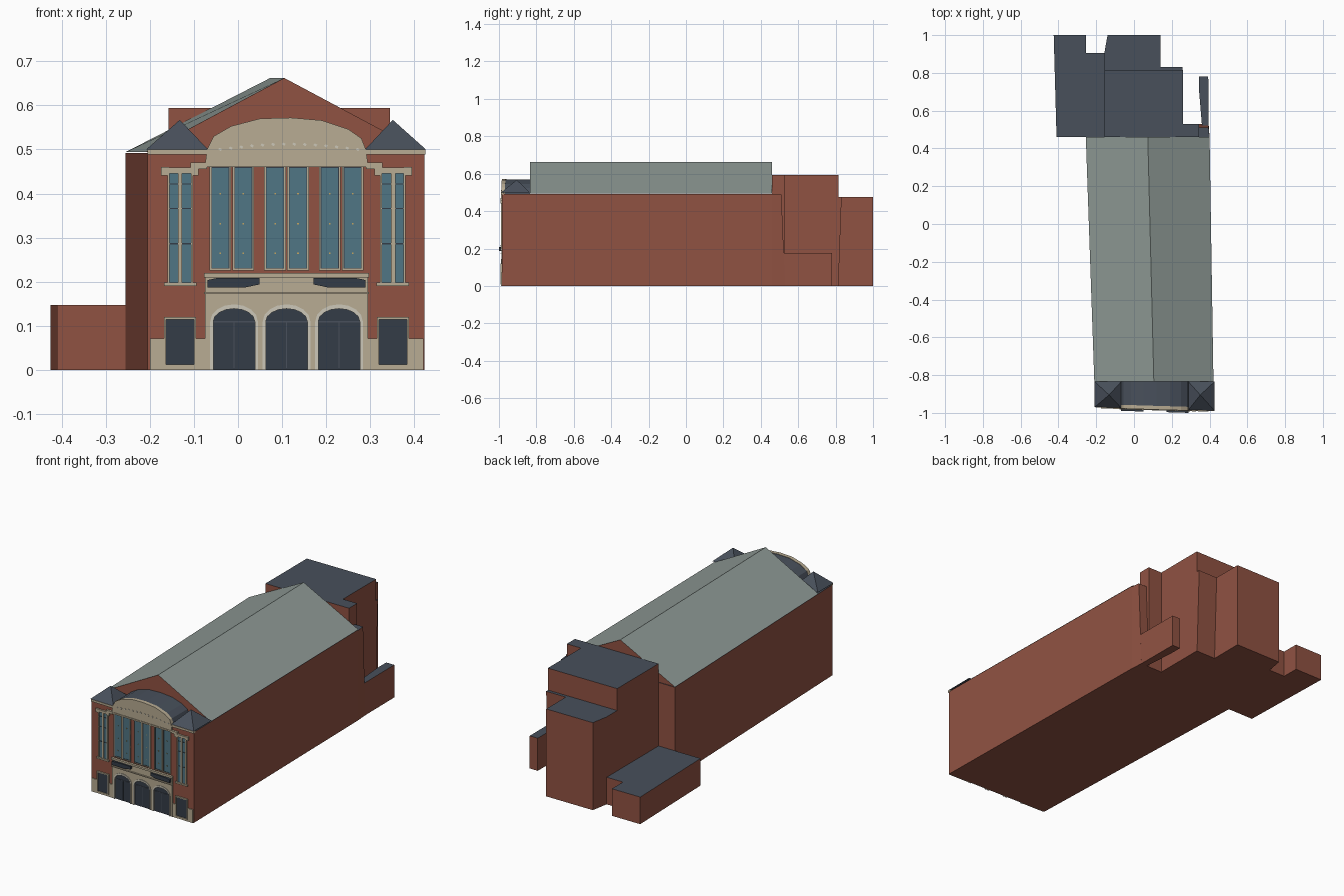
import bpy, bmesh, math

if "Cube" in bpy.data.objects:
    bpy.data.objects.remove(bpy.data.objects["Cube"])

def material(name, rgb):
    m = bpy.data.materials.new(name)
    m.diffuse_color = (*rgb, 1)
    m.use_nodes = True
    m.node_tree.nodes["Principled BSDF"].inputs["Base Color"].default_value = m.diffuse_color
    return m

BRICK = material("brick", (0.28, 0.085, 0.055))
SLATE = material("slate", (0.065, 0.08, 0.105))
SHEET = material("roof_sheet", (0.27, 0.32, 0.30))
CREAM = material("cream_stone", (0.48, 0.41, 0.29))
PALE = material("pale_stone", (0.60, 0.57, 0.48))
GLASS = material("glass", (0.08, 0.18, 0.23))
DARK = material("dark_panel", (0.034, 0.045, 0.062))
GOLD = material("gold", (0.55, 0.38, 0.12))
MID = 0.11                      # symmetry axis of the facade
GABLE_Y, REAR_Y = -0.835, 0.46  # ends of the long roof

def front(x):
    """y of the slightly skewed front wall"""
    return -0.965 - 0.03 * (x + 0.205)

def finish(name, bm, *mats):
    bmesh.ops.recalc_face_normals(bm, faces=bm.faces[:])
    me = bpy.data.meshes.new(name)
    bm.to_mesh(me)
    bm.free()
    for m in mats:
        me.materials.append(m)
    ob = bpy.data.objects.new(name, me)
    bpy.context.collection.objects.link(ob)
    return ob

def loft(bm, a, b):
    """Closed solid between two matching outlines; returns the far cap"""
    va, vb = [bm.verts.new(p) for p in a], [bm.verts.new(p) for p in b]
    bm.faces.new(va)
    cap = bm.faces.new(vb)
    for i in range(len(va)):
        j = (i + 1) % len(va)
        bm.faces.new((va[i], va[j], vb[j], vb[i]))
    return cap

def block(name, plan, h, top_plan=None):
    """Brick mass with slate top"""
    bm = bmesh.new()
    cap = loft(bm, [(x, y, 0) for x, y in plan], [(x, y, h) for x, y in top_plan or plan])
    cap.material_index = 1
    return finish(name, bm, BRICK, SLATE)

def facade(name, shapes, d0, d1, mat):
    """Facade outlines (x, z) raised from depth d0 to d1 in front of the wall"""
    bm = bmesh.new()
    for s in shapes:
        loft(bm, [(x, front(x) - d0, z) for x, z in s], [(x, front(x) - d1, z) for x, z in s])
    return finish(name, bm, mat)

def rect(x0, x1, z0, z1):
    return [(x0, z0), (x1, z0), (x1, z1), (x0, z1)]

def frame(x0, x1, z0, z1, w):
    return [rect(x0, x0 + w, z0, z1), rect(x1 - w, x1, z0, z1),
            rect(x0 + w, x1 - w, z0, z0 + w), rect(x0 + w, x1 - w, z1 - w, z1)]

def both(shapes):
    """Shapes plus their mirror images about the facade axis"""
    return shapes + [[(2 * MID - x, z) for x, z in s] for s in shapes]

def arch(cx, half, spring, rise, n=8):
    """Arch outline from bottom left, over the top, to bottom right"""
    curve = [(cx - half * math.cos(math.pi * i / n), spring + rise * math.sin(math.pi * i / n))
             for i in range(n + 1)]
    return [(cx - half, 0)] + curve + [(cx + half, 0)]

# Building masses
block("hall", [(-0.205, front(-0.205)), (0.423, front(0.423)), (0.40, REAR_Y), (-0.255, REAR_Y)], 0.492)
block("stage_tower", [(-0.157, REAR_Y), (0.26, REAR_Y), (0.26, 0.815), (-0.157, 0.815)], 0.594)
block("tower_side_pier", [(0.26, REAR_Y), (0.345, REAR_Y), (0.345, 0.53), (0.26, 0.53)], 0.594)
block("hall_rear_corner", [(0.345, REAR_Y), (0.40, REAR_Y), (0.395, 0.53), (0.345, 0.53)], 0.488,
      [(0.345, REAR_Y), (0.40, REAR_Y), (0.395, 0.51), (0.345, 0.51)])
block("low_side_wall", [(0.36, 0.52), (0.395, 0.52), (0.393, 0.78), (0.345, 0.78), (0.345, 0.7)], 0.177)
block("rear_block", [(-0.157, 0.815), (0.14, 0.815), (0.14, 1.0), (-0.14, 1.0), (-0.157, 0.905)], 0.475)
block("rear_wall_strip", [(0.14, 0.80), (0.258, 0.80), (0.258, 0.815), (0.14, 0.815)], 0.475,
      [(0.14, 0.80), (0.258, 0.80), (0.258, 0.832), (0.14, 0.832)])
block("low_annex", [(-0.41, REAR_Y), (-0.157, REAR_Y), (-0.157, 0.905), (-0.255, 0.905),
                    (-0.255, 1.0), (-0.425, 1.0)], 0.147)

# Long gabled roof with brick gable ends
bm = bmesh.new()
loft(bm, [(-0.21, GABLE_Y, 0.494), (0.42, GABLE_Y, 0.494), (0.105, GABLE_Y, 0.662)],
     [(-0.255, REAR_Y, 0.494), (0.40, REAR_Y, 0.494), (0.073, REAR_Y, 0.662)])
bm.normal_update()
for f in bm.faces:
    f.material_index = 1 if abs(f.normal.z) > 0.3 else 0
finish("gabled_roof", bm, BRICK, SHEET)

# Corner pyramid roofs
for side, x0, x1 in (("left", -0.208, -0.068), ("right", 0.288, 0.426)):
    bm = bmesh.new()
    base = [bm.verts.new(p) for p in ((x0, front(x0) - 0.004, 0.5), (x1, front(x1) - 0.004, 0.5),
                                      (x1, GABLE_Y, 0.5), (x0, GABLE_Y, 0.5))]
    tip = bm.verts.new(((x0 + x1) / 2 + (0.006 if side == "left" else -0.006), -0.905, 0.567))
    bm.faces.new(base)
    for i in range(4):
        bm.faces.new((base[i], base[(i + 1) % 4], tip))
    finish(side + "_pyramid_roof", bm, SLATE)

# Arched pediment and the faceted roof behind it
crown = [(-0.075, 0.464), (-0.07, 0.50), (-0.055, 0.53), (-0.015, 0.553), (0.05, 0.57), (0.12, 0.572),
         (0.19, 0.566), (0.25, 0.546), (0.28, 0.525), (0.29, 0.50), (0.295, 0.464)]
facade("pediment", [crown], -0.012, 0.008, CREAM)
bm = bmesh.new()
loft(bm, [(x, front(x) + 0.012, z - 0.002) for x, z in crown], [(x, GABLE_Y, z - 0.002) for x, z in crown])
finish("pediment_roof", bm, SLATE)
swags = []
for i in range(14):
    x = -0.045 + i * 0.024
    z = 0.496 + 0.012 * math.sin(math.pi * i / 13)
    swags.append([(x, z + 0.004), (x + 0.006, z), (x + 0.009, z + 0.005), (x + 0.003, z + 0.008)])
facade("pediment_ornaments", swags, 0.008, 0.011, PALE)
facade("pediment_cornice", [rect(-0.078, 0.298, 0.46, 0.468)] + both([rect(-0.108, -0.07, 0.456, 0.47)]),
       0, 0.011, CREAM)
facade("wing_cornices", both([rect(-0.205, -0.07, 0.488, 0.5)]), -0.01, 0.006, CREAM)

# Large central windows
bays = [(c + s - 0.0245, c + s + 0.0245) for c in (-0.014, MID, 0.234) for s in (-0.026, 0.026)]
facade("central_glass", [rect(a, b, 0.226, 0.463) for a, b in bays], 0, 0.002, GLASS)
facade("central_window_frames", [r for a, b in bays for r in frame(a, b, 0.226, 0.464, 0.004)],
       0, 0.006, CREAM)
facade("central_window_trim", [r for a, b in bays for r in frame(a + .004, b - .004, 0.23, 0.46, 0.0015)],
       0, 0.004, DARK)
facade("central_window_studs", [rect((a + b) / 2 - .0018, (a + b) / 2 + .0018, z, z + 0.0036)
                                for a, b in bays for z in (0.263, 0.33, 0.398)], 0.002, 0.004, GOLD)

# Narrow wing windows
facade("wing_glass", both([rect(-0.158, -0.104, 0.198, 0.455)]), 0, 0.002, GLASS)
facade("wing_window_mullions", both([rect(x, x + 0.005, 0.198, 0.446) for x in (-0.160, -0.107)] +
                                    [rect(-0.1365, -0.1265, 0.198, 0.446)]), 0, 0.007, CREAM)
facade("wing_glazing_bars", both([rect(-0.155, -0.107, z, z + 0.0025) for z in (0.285, 0.365, 0.42)]),
       0.002, 0.004, DARK)
facade("wing_lintels", both([rect(-0.158, -0.104, 0.446, 0.459), rect(-0.174, -0.156, 0.441, 0.46),
                             rect(-0.106, -0.09, 0.441, 0.46)]), 0, 0.01, CREAM)
facade("wing_sills", both([rect(-0.168, -0.094, 0.19, 0.198)]), 0, 0.01, CREAM)

# Ground floor stone with three arched entrances
doors = (-0.009, MID, 0.229)
outline = [(-0.075, 0)]
for c in doors:
    outline += arch(c, 0.049, 0.11, 0.031)
outline += [(0.295, 0), (0.295, 0.215), (-0.075, 0.215)]
facade("entrance_stonework", [outline], 0, 0.006, CREAM)
facade("arch_surrounds", [arch(c, 0.054, 0.11, 0.039) + arch(c, 0.047, 0.11, 0.029)[::-1] for c in doors],
       0, 0.009, PALE)
facade("entrance_doors", [arch(c, 0.049, 0.11, 0.031) for c in doors], 0, 0.002, DARK)
facade("door_joints", [r for c in doors for r in (rect(c - 0.001, c + 0.001, 0.004, 0.108),
                                                  rect(c - 0.047, c + 0.047, 0.108, 0.111))],
       0.002, 0.004, SLATE)

# Sign band with two blank boards
facade("sign_band_mouldings", [rect(-0.077, 0.297, 0.21, 0.22), rect(-0.077, 0.297, 0.172, 0.177)],
       0, 0.012, CREAM)
facade("blank_sign_boards", both([[(-0.069, 0.187), (0.015, 0.187), (0.049, 0.194), (0.049, 0.209),
                                   (-0.045, 0.209), (-0.069, 0.204)]]), 0.006, 0.02, DARK)

# Wing plinths and ground floor display panels
facade("wing_plinths", both([rect(-0.2, -0.168, 0, 0.072), rect(-0.095, -0.075, 0, 0.072),
                             rect(-0.168, -0.095, 0, 0.012)]), 0, 0.005, CREAM)
facade("display_frames", both(frame(-0.168, -0.095, 0.008, 0.12, 0.005)), 0, 0.008, CREAM)
facade("display_panels", both([rect(-0.164, -0.099, 0.012, 0.116)]), 0, 0.003, DARK)
